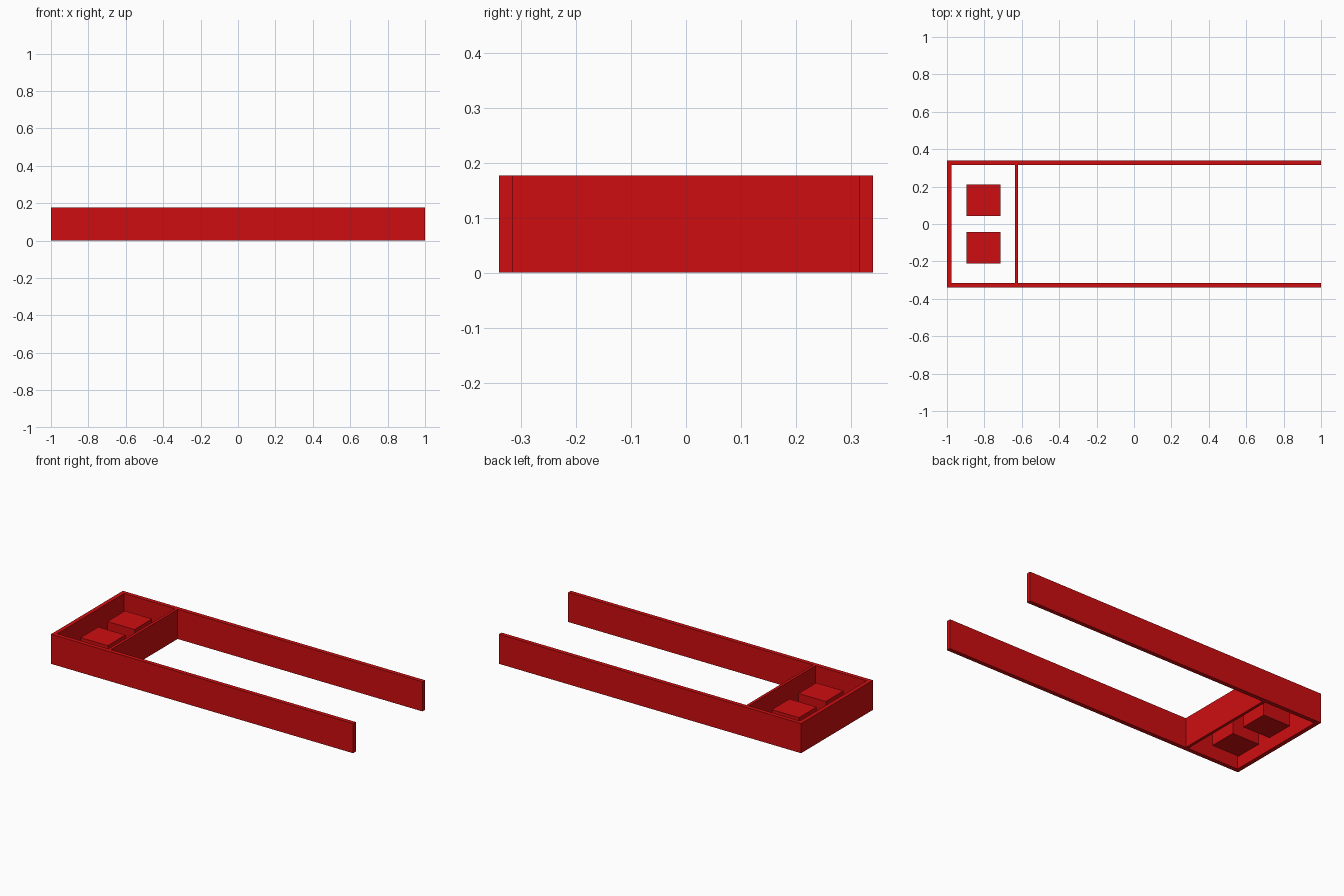
import bpy, bmesh

cube = bpy.data.objects.get("Cube")
if cube:
    bpy.data.objects.remove(cube, do_unlink=True)

red = bpy.data.materials.new("bright_red")
red.use_nodes = True
colour = (0.62, 0.004, 0.005, 1)
red.diffuse_color = colour
red.node_tree.nodes["Principled BSDF"].inputs["Base Color"].default_value = colour

HEIGHT = 0.177
HALF = 0.34      # half the outer width
WALL = 0.025     # outer wall thickness


def prism(name, outline, height):
    """Extrude a flat outline up from the ground."""
    bm = bmesh.new()
    base = bm.faces.new([bm.verts.new((x, y, 0)) for x, y in outline])
    top = bmesh.ops.extrude_face_region(bm, geom=[base], use_keep_orig=True)
    verts = [v for v in top["geom"] if isinstance(v, bmesh.types.BMVert)]
    bmesh.ops.translate(bm, verts=verts, vec=(0, 0, height))
    bmesh.ops.recalc_face_normals(bm, faces=bm.faces)
    mesh = bpy.data.meshes.new(name)
    bm.to_mesh(mesh)
    bm.free()
    mesh.materials.append(red)
    obj = bpy.data.objects.new(name, mesh)
    bpy.context.collection.objects.link(obj)
    return obj


def block(name, x0, x1, y0, y1, height):
    return prism(name, [(x0, y0), (x1, y0), (x1, y1), (x0, y1)], height)


# U-shaped outer wall, open at the +x end
inner = HALF - WALL
prism("outer_frame", [(1, -HALF), (1, -inner), (-1 + WALL, -inner),
                      (-1 + WALL, inner), (1, inner), (1, HALF),
                      (-1, HALF), (-1, -HALF)], HEIGHT)

# Thin cross wall that closes off the end compartment
block("divider", -0.637, -0.62, -inner, inner, HEIGHT)

# Pair of free-standing blocks in the compartment
block("left_block", -0.895, -0.715, 0.043, 0.21, 0.135)
block("right_block", -0.895, -0.715, -0.21, -0.043, 0.135)
